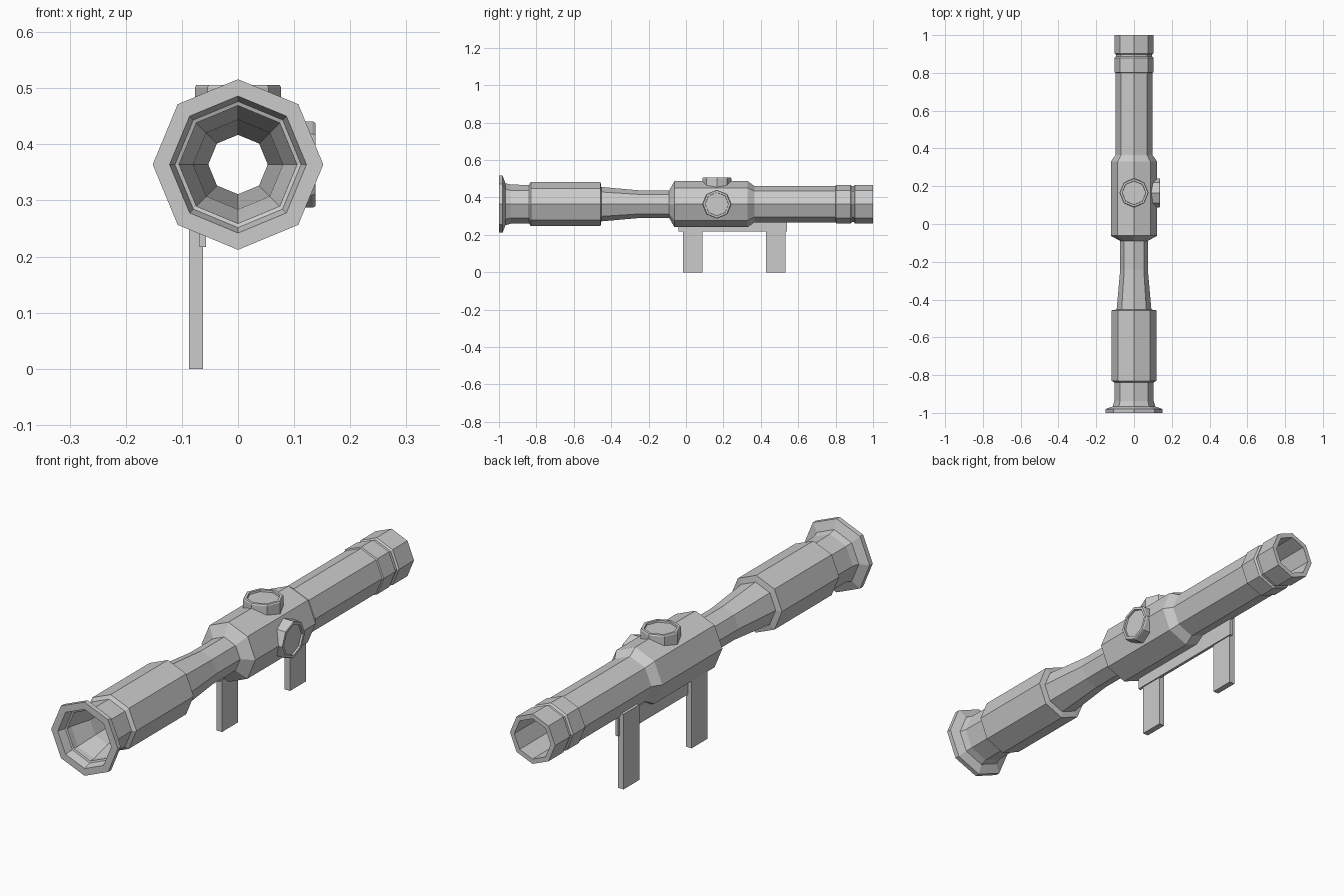
import bpy, bmesh, math
from mathutils import Matrix

if "Cube" in bpy.data.objects:
    bpy.data.objects.remove(bpy.data.objects["Cube"])

SIDES = 8
AXIS_Z = 0.364


def lathe(name, profile, matrix, closed=False):
    """Turn (radius, height) points around local z; loop the profile or cap both ends."""
    bm = bmesh.new()
    rings = []
    for r, h in profile:
        angles = [2 * math.pi * i / SIDES for i in range(SIDES)]
        rings.append([bm.verts.new((r * math.cos(a), r * math.sin(a), h)) for a in angles])
    pairs = list(zip(rings, rings[1:]))
    if closed:
        pairs.append((rings[-1], rings[0]))
    else:
        bm.faces.new(rings[0])
        bm.faces.new(rings[-1])
    for a, b in pairs:
        for i in range(SIDES):
            j = (i + 1) % SIDES
            bm.faces.new((a[i], a[j], b[j], b[i]))
    return finish(name, bm, matrix)


def box(name, lo, hi):
    bm = bmesh.new()
    bmesh.ops.create_cube(bm, size=1)
    for v in bm.verts:
        v.co = [(a + b) / 2 + c * (b - a) for a, b, c in zip(lo, hi, v.co)]
    return finish(name, bm, Matrix())


def finish(name, bm, matrix):
    bm.transform(matrix)
    bmesh.ops.recalc_face_normals(bm, faces=bm.faces)
    mesh = bpy.data.meshes.new(name)
    bm.to_mesh(mesh)
    bm.free()
    obj = bpy.data.objects.new(name, mesh)
    bpy.context.collection.objects.link(obj)
    return obj


# Scope tube: outer skin front to back, then the open bore back to front
outer = [(0.152, -1.0), (0.152, -0.98), (0.105, -0.963), (0.103, -0.84),
         (0.118, -0.83), (0.118, -0.457), (0.092, -0.453), (0.073, -0.24),
         (0.073, -0.09), (0.123, -0.062), (0.123, 0.33), (0.098, 0.365),
         (0.098, 0.80), (0.103, 0.803), (0.103, 0.88), (0.096, 0.887),
         (0.096, 0.897), (0.103, 0.903), (0.103, 1.0)]
bore = [(0.083, 1.0), (0.08, 0.2), (0.053, -0.09), (0.053, -0.24),
        (0.08, -0.85), (0.122, -1.0)]
along_y = Matrix.Translation((0, 0, AXIS_Z)) @ Matrix.Rotation(-math.pi / 2, 4, 'X')
lathe("scope_tube", outer + bore, along_y, closed=True)

# Adjustment knobs on top and right, each with a shallow recessed cap
knob = [(0.077, 0.09), (0.077, 0.137), (0.074, 0.142), (0.063, 0.142), (0.062, 0.134)]
place = Matrix.Translation((0, 0.165, AXIS_Z))
lathe("top_knob", knob, place)
lathe("side_knob", [(r, h - 0.004) for r, h in knob], place @ Matrix.Rotation(math.pi / 2, 4, 'Y'))

# Mounting rail and its two legs on the left side
box("mount_rail", (-0.069, -0.04, 0.217), (-0.057, 0.54, 0.29))
for name, y in (("front_leg", -0.016), ("rear_leg", 0.428)):
    box(name, (-0.087, y, 0), (-0.062, y + 0.103, 0.31))
